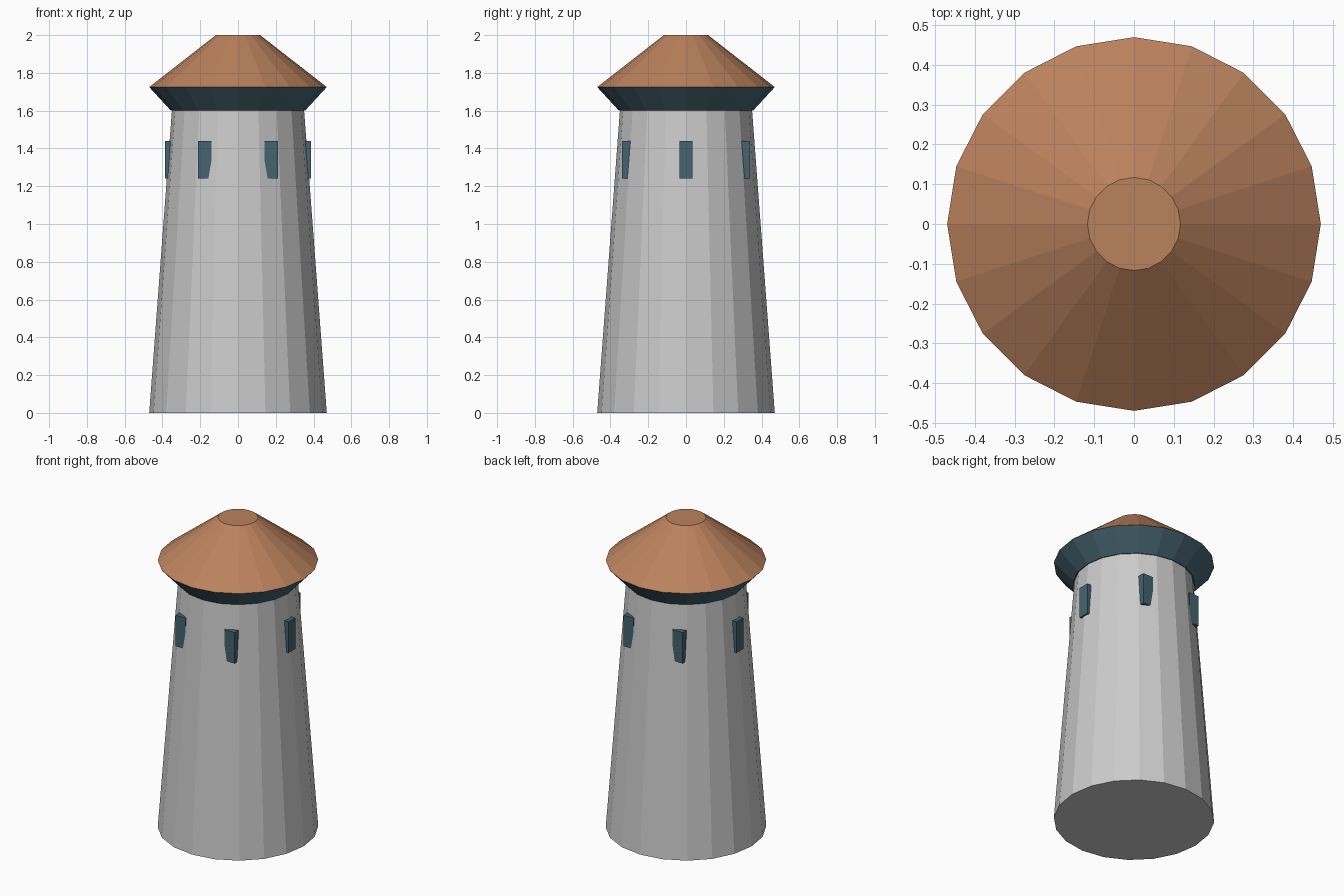
import bpy
from math import cos, sin, radians

if "Cube" in bpy.data.objects:
    bpy.data.objects.remove(bpy.data.objects["Cube"])

SIDES = 20


def material(name, rgb):
    mat = bpy.data.materials.new(name)
    mat.diffuse_color = (*rgb, 1)
    mat.use_nodes = True
    mat.node_tree.nodes["Principled BSDF"].inputs["Base Color"].default_value = mat.diffuse_color
    return mat


def frustum(name, r_low, r_high, z_low, z_high, mat=None):
    bpy.ops.mesh.primitive_cone_add(vertices=SIDES, radius1=r_low, radius2=r_high,
                                    depth=z_high - z_low,
                                    location=(0, 0, (z_low + z_high) / 2))
    obj = bpy.context.object
    obj.name = name
    if mat:
        obj.data.materials.append(mat)
    return obj


slate = material("slate_blue", (0.06, 0.125, 0.16))
clay = material("clay", (0.50, 0.225, 0.11))

# Tapered stone wall, flared eave and blunt roof
frustum("tower_wall", 0.47, 0.35, 0, 1.6)
frustum("eave", 0.355, 0.47, 1.6, 1.725, slate)
frustum("roof", 0.47, 0.117, 1.725, 2.0, clay)

# Six square-set windows, all aligned with the axes
for i in range(6):
    a = radians(60 * i)
    bpy.ops.mesh.primitive_cube_add(size=1, location=(0.35 * cos(a), 0.35 * sin(a), 1.34))
    window = bpy.context.object
    window.name = f"window_{i + 1}"
    window.scale = (0.072, 0.07, 0.2)
    window.data.materials.append(slate)
